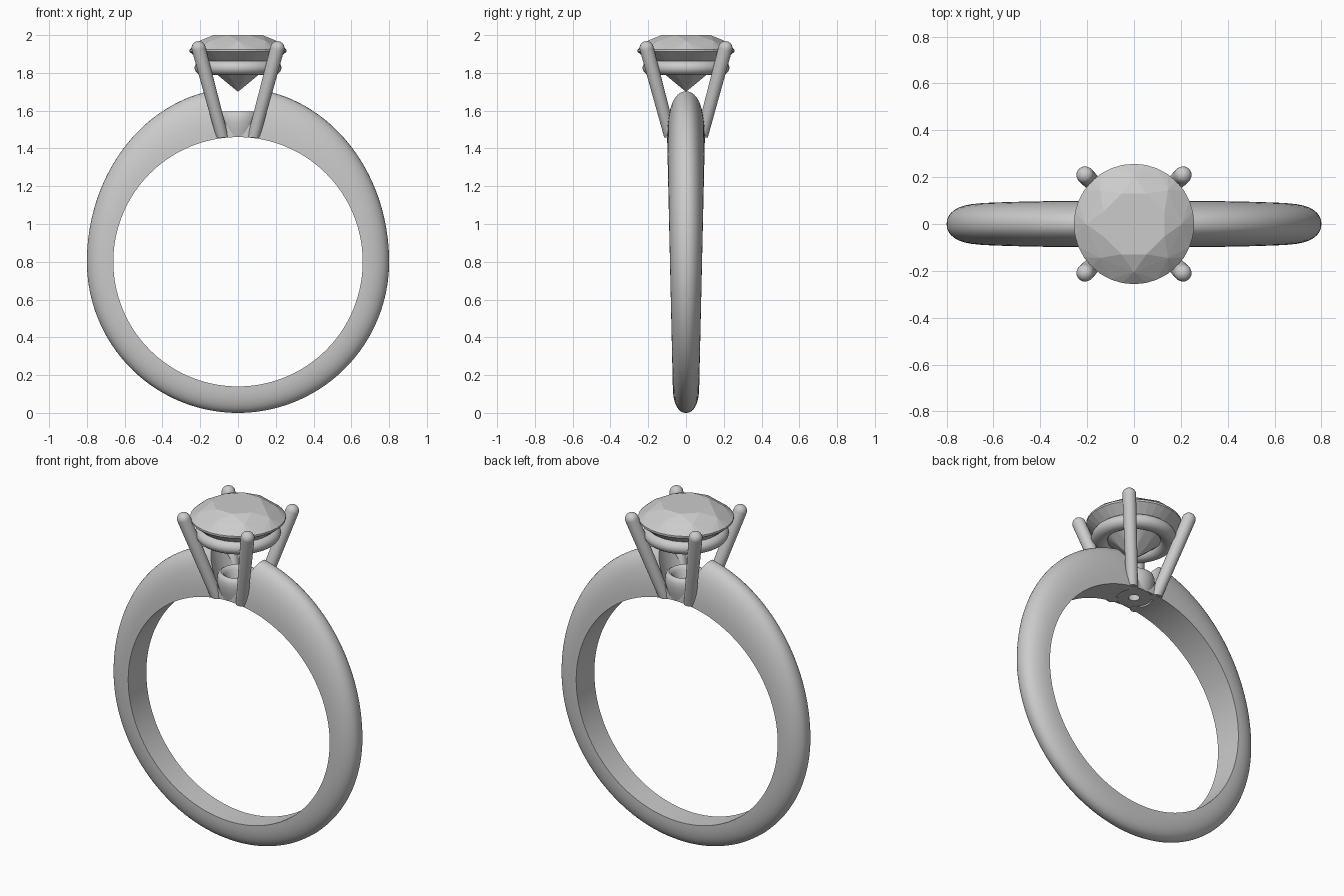
import bpy, bmesh, math
from mathutils import Vector

if "Cube" in bpy.data.objects:
    bpy.data.objects.remove(bpy.data.objects["Cube"])

CENTRE = 0.80    # height of finger-hole centre
INNER = 0.66     # finger-hole radius


def make_object(name, bm, smooth=True):
    bmesh.ops.recalc_face_normals(bm, faces=bm.faces)
    mesh = bpy.data.meshes.new(name)
    bm.to_mesh(mesh)
    bm.free()
    ob = bpy.data.objects.new(name, mesh)
    bpy.context.collection.objects.link(ob)
    if smooth:
        smooth_object(ob)
    return ob


def smooth_object(ob):
    bpy.ops.object.select_all(action='DESELECT')
    ob.select_set(True)
    bpy.context.view_layer.objects.active = ob
    bpy.ops.object.shade_smooth_by_angle(angle=math.radians(40))


def bridge(bm, rings, closed):
    """Join successive rings of vertices with quads."""
    n = len(rings[0])
    for i in range(len(rings) if closed else len(rings) - 1):
        a, b = rings[i], rings[(i + 1) % len(rings)]
        for j in range(n):
            k = (j + 1) % n
            bm.faces.new((a[j], a[k], b[k], b[j]))


def lathe(name, profile, steps=64):
    """Revolve a closed (radius, z) profile around the z axis."""
    bm = bmesh.new()
    rings = []
    for i in range(steps):
        a = math.tau * i / steps
        rings.append([bm.verts.new((r * math.cos(a), r * math.sin(a), z)) for r, z in profile])
    bridge(bm, rings, True)
    return make_object(name, bm)


# Band: D-shaped section, thicker and wider towards the top
bm = bmesh.new()
rings = []
for i in range(160):
    a = math.tau * i / 160
    c, s = math.cos(a), math.sin(a)
    outer = 0.8 if s < 0 else 1 / math.sqrt((c / 0.8) ** 2 + (s / 0.92) ** 2)
    half = 0.085 + 0.015 * s
    ring = []
    for j in range(25):
        t = math.pi * j / 24
        y = half * math.copysign(abs(math.cos(t)) ** 0.9, math.cos(t))
        r = INNER + (outer - INNER) * math.sin(t) ** 0.9
        ring.append(bm.verts.new((r * c, y, CENTRE + r * s)))
    rings.append(ring)
bridge(bm, rings, True)
band = make_object("band", bm, False)

# Tapered gap in the band for the setting
bm = bmesh.new()
bmesh.ops.create_cone(bm, cap_ends=True, segments=64, radius1=0.09, radius2=0.19, depth=0.42)
bmesh.ops.translate(bm, verts=bm.verts, vec=(0, 0, 1.63))
cutter = make_object("gap_cutter", bm, False)
cutter.hide_render = True
mod = band.modifiers.new("gap", 'BOOLEAN')
mod.operation, mod.solver, mod.object = 'DIFFERENCE', 'EXACT', cutter
bpy.context.view_layer.objects.active = band
bpy.ops.object.modifier_apply(modifier=mod.name)
bpy.data.objects.remove(cutter)
smooth_object(band)

# Lower collar with a small drilled hole, and the upper gallery ring
lathe("lower_collar", [(0.03, 1.46), (0.095, 1.46), (0.105, 1.50), (0.112, 1.54), (0.111, 1.57),
                       (0.104, 1.588), (0.092, 1.596), (0.08, 1.59), (0.07, 1.575), (0.055, 1.53)])
lathe("gallery_ring", [(0.185 + 0.045 * math.cos(math.tau * k / 20),
                        1.827 + 0.039 * math.sin(math.tau * k / 20)) for k in range(20)])

# Four slanted prongs with rounded tips
foot, tip = Vector((0.082, 0.082, 1.457)), Vector((0.209, 0.209, 1.932))
for name, sx, sy in (("front_left", -1, -1), ("front_right", 1, -1),
                     ("back_left", -1, 1), ("back_right", 1, 1)):
    flip = Vector((sx, sy, 1))
    p, q = foot * flip, tip * flip
    axis = (q - p).normalized()
    u = axis.orthogonal().normalized()
    v = axis.cross(u)
    stations = [(p, 0.032), (q, 0.037)]
    for k in range(1, 6):
        t = math.pi / 2 * k / 6
        stations.append((q + axis * 0.036 * math.sin(t), 0.037 * math.cos(t)))
    bm = bmesh.new()
    rings = [[bm.verts.new(o + r * (math.cos(math.tau * j / 24) * u + math.sin(math.tau * j / 24) * v))
              for j in range(24)] for o, r in stations]
    for vert in rings[0]:    # level foot
        vert.co += axis * ((foot.z - vert.co.z) / axis.z)
    bridge(bm, rings, False)
    bm.faces.new(rings[0])
    top = bm.verts.new(q + axis * 0.036)
    for j in range(24):
        bm.faces.new((rings[-1][j], rings[-1][(j + 1) % 24], top))
    make_object(name + "_prong", bm)

# Faceted round stone: table, crown points, girdle, pavilion and tip
bm = bmesh.new()
for count, radius, z, turn in ((8, 0.14, 2.0, 0.5), (8, 0.205, 1.969, 0), (32, 0.257, 1.923, 0),
                               (32, 0.257, 1.912, 0), (8, 0.075, 1.757, 0.5)):
    for k in range(count):
        a = math.tau * (k + turn) / count
        bm.verts.new((radius * math.cos(a), radius * math.sin(a), z))
bm.verts.new((0, 0, 1.70))
bmesh.ops.convex_hull(bm, input=bm.verts)
bmesh.ops.dissolve_limit(bm, angle_limit=0.01, verts=bm.verts, edges=bm.edges)
make_object("stone", bm, False)
